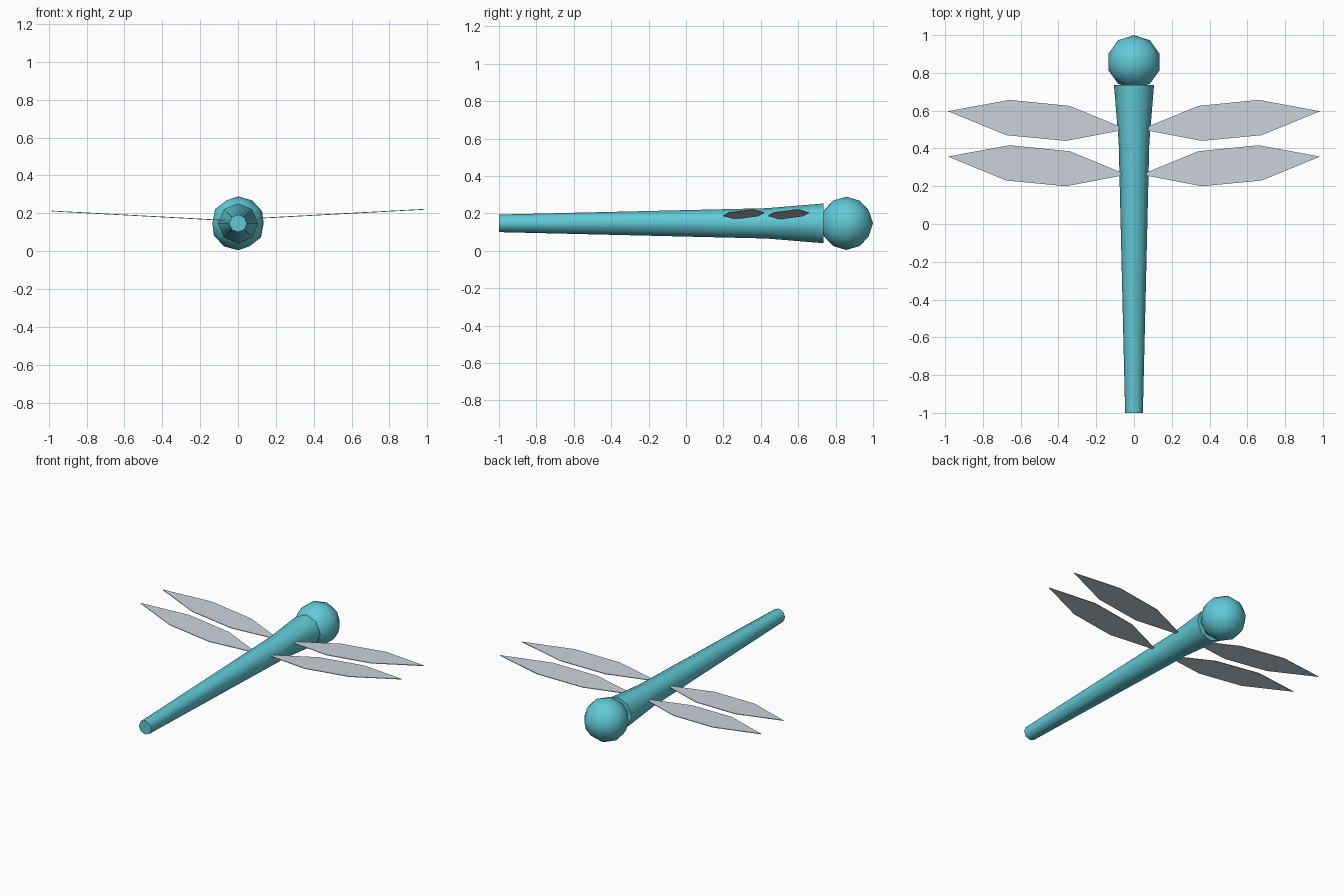
import bpy, bmesh, math

cube = bpy.data.objects.get("Cube")
if cube:
    bpy.data.objects.remove(cube)

AXIS_Z = 0.147


def material(name, rgb):
    m = bpy.data.materials.new(name)
    m.use_nodes = True
    m.diffuse_color = (*rgb, 1)
    m.node_tree.nodes["Principled BSDF"].inputs["Base Color"].default_value = (*rgb, 1)
    return m


teal = material("teal", (0.12, 0.59, 0.68))
pale_grey = material("pale grey", (0.60, 0.65, 0.70))


def add_object(name, bm, mat, smooth_angle):
    bmesh.ops.recalc_face_normals(bm, faces=bm.faces)
    mesh = bpy.data.meshes.new(name)
    bm.to_mesh(mesh)
    bm.free()
    mesh.materials.append(mat)
    obj = bpy.data.objects.new(name, mesh)
    bpy.context.collection.objects.link(obj)
    bpy.ops.object.select_all(action='DESELECT')
    obj.select_set(True)
    bpy.context.view_layer.objects.active = obj
    bpy.ops.object.shade_smooth_by_angle(angle=math.radians(smooth_angle))
    return obj


# Head: faceted ball at the back end
bm = bmesh.new()
bmesh.ops.create_icosphere(bm, subdivisions=2, radius=0.1425)
bmesh.ops.translate(bm, verts=bm.verts, vec=(0, 0.8575, AXIS_Z))
add_object("head", bm, teal, 50)

# Body: eight-sided tapering tube, (y, radius) stations
bm = bmesh.new()
SIDES = 8
rings = []
for y, r in [(-1, 0.047), (0.43, 0.081), (0.735, 0.106)]:
    angles = [2 * math.pi * i / SIDES for i in range(SIDES)]
    rings.append([bm.verts.new((r * math.cos(a), y, AXIS_Z + r * math.sin(a))) for a in angles])
for a, b in zip(rings, rings[1:]):
    for i in range(SIDES):
        j = (i + 1) % SIDES
        bm.faces.new((a[i], a[j], b[j], b[i]))
bm.faces.new(rings[0])
bm.faces.new(rings[-1])
add_object("body", bm, teal, 50)

# Wings: thin leaf-shaped blades, outline as (distance from centre, y)
OUTLINE = [(0.06, 0.497), (0.36, 0.44), (0.675, 0.47), (0.985, 0.597),
           (0.66, 0.657), (0.34, 0.625), (0.06, 0.51)]
THICKNESS = 0.004
for row, shift in (("rear", 0), ("middle", -0.24)):
    for side, sx, root_z in (("left", 1, 0.170), ("right", -1, 0.161)):
        bm = bmesh.new()
        verts = [bm.verts.new((sx * x, y + shift, root_z + 0.054 * x)) for x, y in OUTLINE]
        face = bm.faces.new(verts)
        top = bmesh.ops.extrude_face_region(bm, geom=[face])["geom"]
        moved = [v for v in top if isinstance(v, bmesh.types.BMVert)]
        bmesh.ops.translate(bm, verts=moved, vec=(0, 0, -THICKNESS))
        add_object(f"{row}_wing_{side}", bm, pale_grey, 40)
